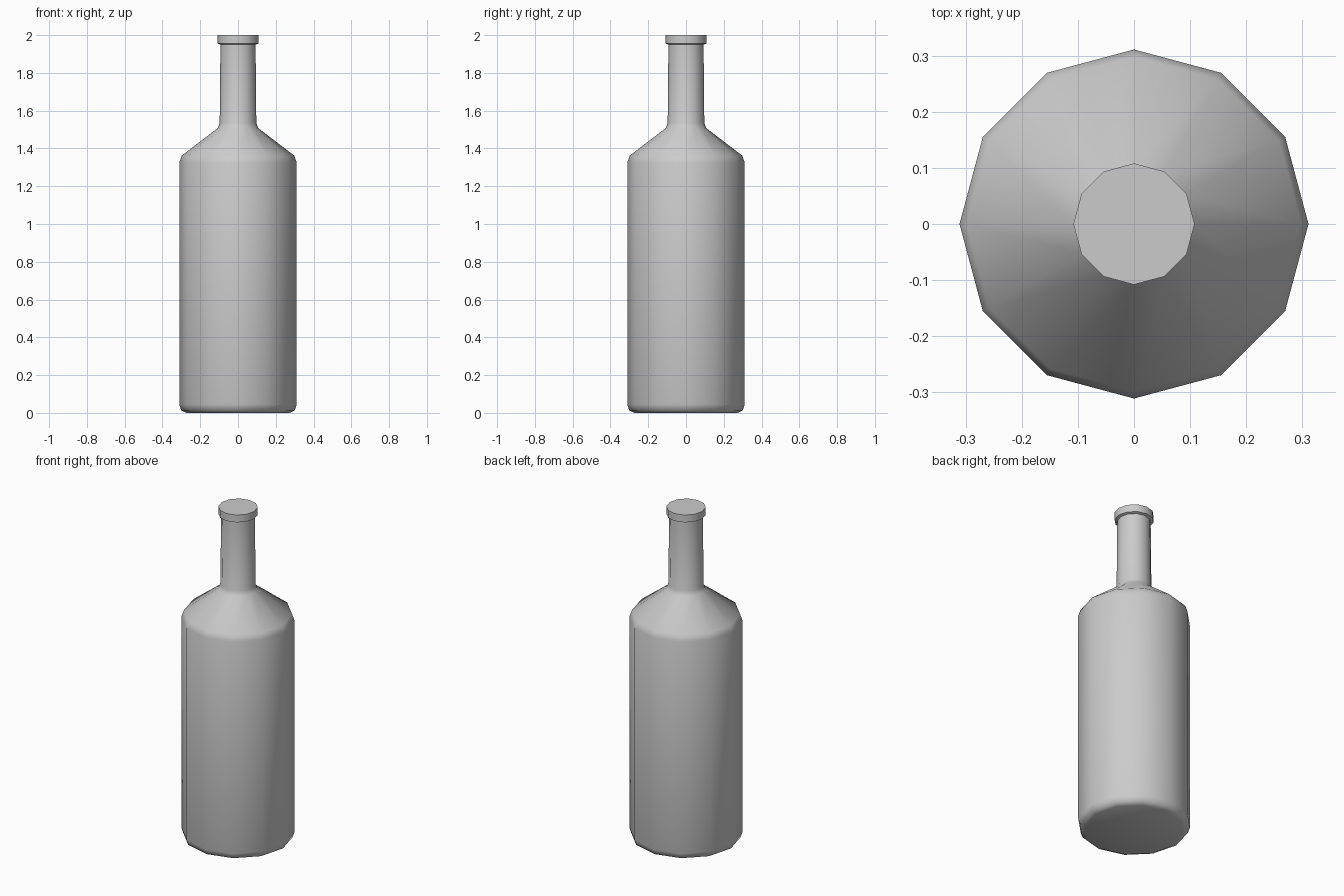
import bpy, bmesh, math

if "Cube" in bpy.data.objects:
    bpy.data.objects.remove(bpy.data.objects["Cube"])

SIDES = 12


def lathe(name, profile):
    """Revolve (radius, height) points around z and cap both ends."""
    bm = bmesh.new()
    rings = []
    for r, z in profile:
        rings.append([bm.verts.new((r * math.cos(2 * math.pi * i / SIDES),
                                    r * math.sin(2 * math.pi * i / SIDES), z))
                      for i in range(SIDES)])
    for low, high in zip(rings, rings[1:]):
        for i in range(SIDES):
            j = (i + 1) % SIDES
            bm.faces.new((low[i], low[j], high[j], high[i]))
    bm.faces.new(rings[0][::-1])
    bm.faces.new(rings[-1])
    mesh = bpy.data.meshes.new(name)
    bm.to_mesh(mesh)
    bm.free()
    obj = bpy.data.objects.new(name, mesh)
    bpy.context.collection.objects.link(obj)
    bpy.ops.object.select_all(action='DESELECT')
    obj.select_set(True)
    bpy.context.view_layer.objects.active = obj
    bpy.ops.object.shade_smooth_by_angle(angle=math.radians(50))
    return obj


# Bottle: rounded base, straight body, sloped shoulder, neck and lip
lathe("bottle", [
    (0.272, 0.0), (0.301, 0.013), (0.311, 0.045),
    (0.311, 1.325), (0.298, 1.362),
    (0.108, 1.507), (0.097, 1.535),
    (0.093, 1.95), (0.108, 1.955), (0.108, 2.0),
])
